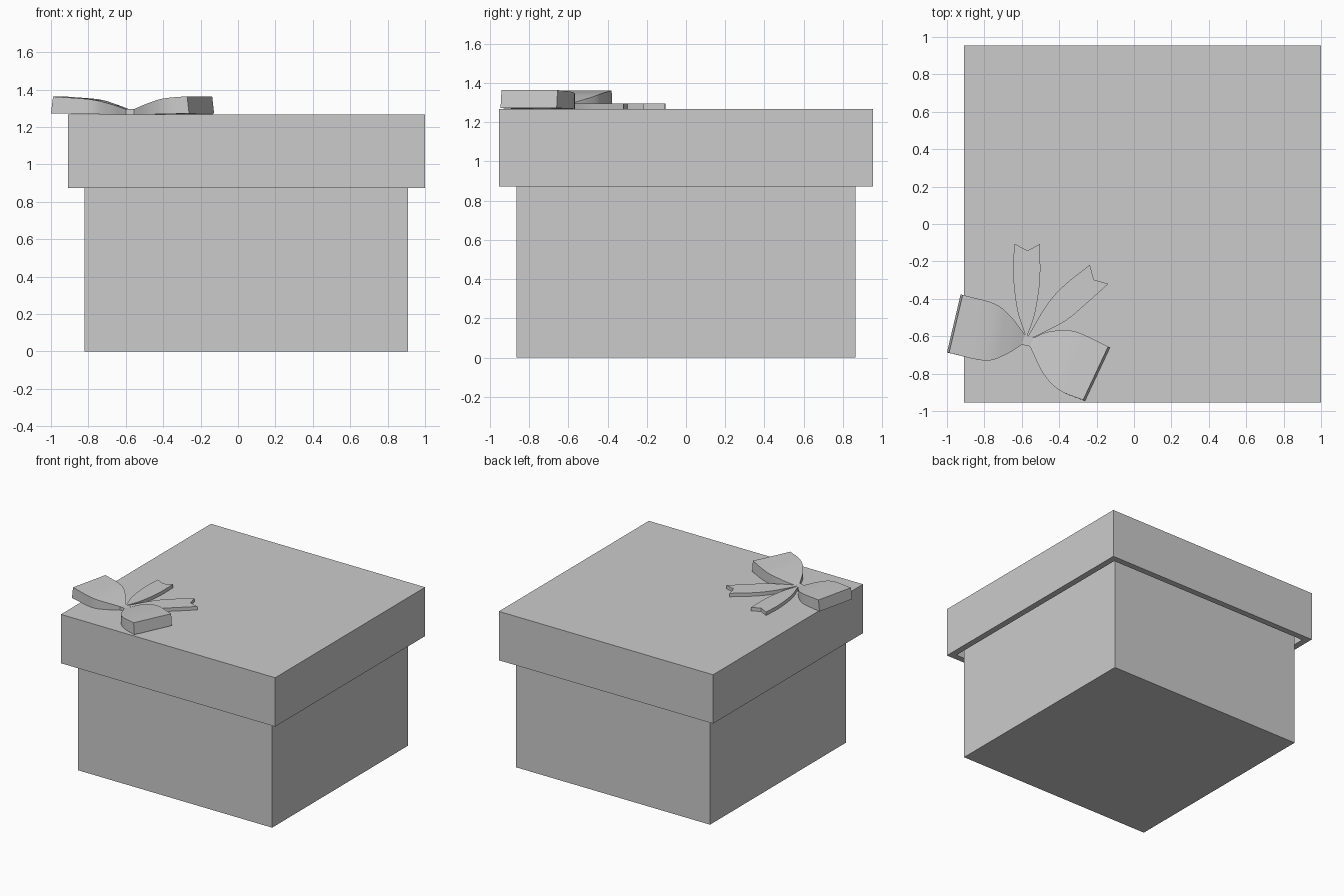
import bpy, bmesh
from mathutils import Vector

if "Cube" in bpy.data.objects:
    bpy.data.objects.remove(bpy.data.objects["Cube"])

LID_TOP = 1.267
BOW_TOP = 1.295


def finish(name, bm, smooth=False):
    bmesh.ops.recalc_face_normals(bm, faces=bm.faces)
    me = bpy.data.meshes.new(name)
    bm.to_mesh(me)
    bm.free()
    ob = bpy.data.objects.new(name, me)
    bpy.context.collection.objects.link(ob)
    if smooth:
        bpy.ops.object.select_all(action='DESELECT')
        ob.select_set(True)
        bpy.context.view_layer.objects.active = ob
        bpy.ops.object.shade_smooth_by_angle(angle=0.5)
    return ob


def hollow_box(name, cx, hx, hy, z_closed, z_open, wall):
    """Open tray: a closed end at z_closed, an open rim at z_open."""
    bm = bmesh.new()
    z_in = z_closed + (wall if z_open > z_closed else -wall)

    def ring(inset, z):
        x, y = hx - inset, hy - inset
        return [bm.verts.new((cx + sx * x, sy * y, z))
                for sx, sy in ((-1, -1), (1, -1), (1, 1), (-1, 1))]
    rings = [ring(0, z_closed), ring(0, z_open), ring(wall, z_open), ring(wall, z_in)]
    for a, b in zip(rings, rings[1:]):
        for i in range(4):
            j = (i + 1) % 4
            bm.faces.new((a[i], a[j], b[j], b[i]))
    bm.faces.new(rings[0])
    bm.faces.new(rings[-1])
    return finish(name, bm)


def curve(pts, steps=5):
    """Catmull-Rom curve through the points."""
    p = [Vector(q) for q in pts]
    p = [2 * p[0] - p[1]] + p + [2 * p[-1] - p[-2]]
    out = []
    for a, b, c, d in zip(p, p[1:], p[2:], p[3:]):
        for k in range(steps):
            t = k / steps
            out.append(0.5 * (2 * b + (c - a) * t + (2 * a - 5 * b + 4 * c - d) * t * t
                              + (3 * b - a - 3 * c + d) * t ** 3))
    return out + [p[-2]]


def slab(name, outline, z0, z1):
    bm = bmesh.new()
    f = bm.faces.new([bm.verts.new((x, y, z0)) for x, y in outline])
    new = bmesh.ops.extrude_face_region(bm, geom=[f])['geom']
    bmesh.ops.translate(bm, vec=(0, 0, z1 - z0),
                        verts=[v for v in new if isinstance(v, bmesh.types.BMVert)])
    return finish(name, bm, True)


def bow_loop(name, side_a, side_b, tops, lean):
    """Wedge that rises from the knot; its end face leans inward by `lean`."""
    bm = bmesh.new()
    a, b = curve(side_a), curve(side_b)
    z = [v.x for v in curve([(t, 0) for t in tops])]
    n = len(a) - 1
    rings = []
    for i in range(n + 1):
        u = i / n
        low = LID_TOP + 0.006 * u ** 3
        s = Vector(lean) * u ** 3
        rings.append([bm.verts.new((q.x, q.y, h)) for q, h in
                      ((a[i], low), (b[i], low), (b[i] + s, z[i]), (a[i] + s, z[i]))])
    for r, q in zip(rings, rings[1:]):
        for i in range(4):
            j = (i + 1) % 4
            bm.faces.new((r[i], r[j], q[j], q[i]))
    bm.faces.new(rings[0])
    bm.faces.new(rings[-1])
    return finish(name, bm, True)


# Box body and overhanging lid
hollow_box("box_body", 0.045, 0.865, 0.865, 0.0, 1.2, 0.05)
hollow_box("box_lid", 0.045, 0.955, 0.955, LID_TOP, 0.873, 0.05)

# Bow loops
bow_loop("bow_loop_left",
         [(-0.583, -0.592), (-0.663, -0.49), (-0.75, -0.425), (-0.927, -0.377)],
         [(-0.60, -0.645), (-0.69, -0.70), (-0.80, -0.73), (-1.0, -0.687)],
         [BOW_TOP, 1.325, 1.348, 1.362], (0.011, -0.002))
bow_loop("bow_loop_right",
         [(-0.535, -0.607), (-0.45, -0.575), (-0.315, -0.575), (-0.128, -0.66)],
         [(-0.556, -0.655), (-0.485, -0.80), (-0.396, -0.89), (-0.262, -0.946)],
         [BOW_TOP, 1.325, 1.352, 1.364], (-0.010, 0.005))

# Knot
slab("bow_knot", [(-0.583, -0.592), (-0.535, -0.607), (-0.556, -0.655), (-0.60, -0.645)],
     LID_TOP, BOW_TOP)

# Ribbon tails with notched ends
tails = {
    "ribbon_tail_back": (
        [(-0.582, -0.592), (-0.625, -0.455), (-0.646, -0.27), (-0.64, -0.105)],
        (-0.57, -0.142),
        [(-0.503, -0.107), (-0.503, -0.30), (-0.53, -0.48), (-0.57, -0.596)]),
    "ribbon_tail_side": (
        [(-0.565, -0.597), (-0.465, -0.43), (-0.37, -0.325), (-0.236, -0.218)],
        (-0.215, -0.298),
        [(-0.137, -0.32), (-0.26, -0.43), (-0.37, -0.52), (-0.537, -0.606)]),
}
for name, (left, notch, right) in tails.items():
    slab(name, curve(left) + [Vector(notch)] + curve(right), LID_TOP, BOW_TOP)
